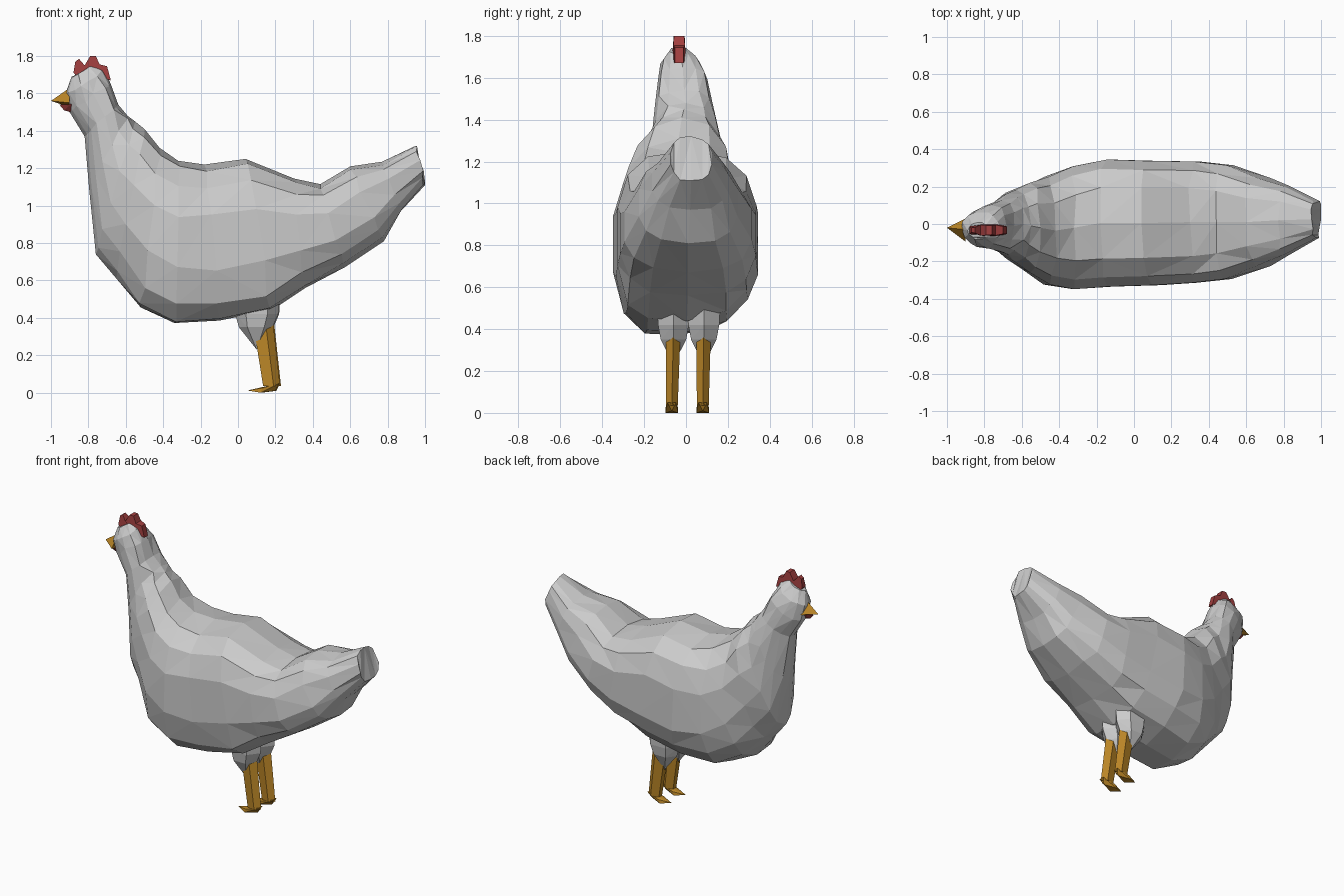
import bpy, bmesh, math, random
from mathutils import Vector

if "Cube" in bpy.data.objects:
    bpy.data.objects.remove(bpy.data.objects["Cube"])

random.seed(4)


def material(name, rgb):
    m = bpy.data.materials.new(name)
    m.diffuse_color = (*rgb, 1)
    m.use_nodes = True
    m.node_tree.nodes["Principled BSDF"].inputs["Base Color"].default_value = m.diffuse_color
    return m


ORANGE = material("orange", (0.50, 0.24, 0.02))
RED = material("red", (0.36, 0.05, 0.05))


def finish(name, bm, mat=None):
    bmesh.ops.recalc_face_normals(bm, faces=bm.faces)
    me = bpy.data.meshes.new(name)
    bm.to_mesh(me)
    bm.free()
    ob = bpy.data.objects.new(name, me)
    bpy.context.collection.objects.link(ob)
    if mat:
        me.materials.append(mat)
    return ob


def hull(name, pts, mat=None):
    bm = bmesh.new()
    for p in pts:
        bm.verts.new(p)
    bmesh.ops.convex_hull(bm, input=bm.verts)
    loose = [v for v in bm.verts if not v.link_faces]
    bmesh.ops.delete(bm, geom=loose, context='VERTS')
    return finish(name, bm, mat)


def bridge(bm, rings):
    n = len(rings[0])
    for a, b in zip(rings, rings[1:]):
        for i in range(n):
            j = (i + 1) % n
            bm.faces.new((a[i], a[j], b[j], b[i]))


def spow(v, e):
    return math.copysign(abs(v) ** e, v)


# Body, tail, neck and head: rings (bottom x, z, top x, z, centre y, half width, squareness)
SECTIONS = [
    (1.00, 1.11, 0.95, 1.32, 0.025, 0.10, 2.6),
    (0.87, 0.97, 0.77, 1.235, 0.02, 0.185, 2.7),
    (0.78, 0.81, 0.60, 1.21, 0.01, 0.24, 2.7),
    (0.57, 0.67, 0.44, 1.115, 0.01, 0.31, 2.7),
    (0.36, 0.56, 0.30, 1.145, 0.01, 0.33, 2.8),
    (0.18, 0.44, 0.04, 1.25, 0.005, 0.338, 2.8),
    (-0.10, 0.385, -0.18, 1.22, 0.005, 0.346, 2.8),
    (-0.34, 0.375, -0.32, 1.24, -0.02, 0.335, 2.6),
    (-0.52, 0.46, -0.42, 1.31, -0.035, 0.295, 2.4),
    (-0.65, 0.61, -0.50, 1.41, -0.02, 0.235, 2.2),
    (-0.76, 0.74, -0.55, 1.45, -0.01, 0.19, 2.1),
    (-0.795, 1.08, -0.59, 1.48, 0.0, 0.16, 2.1),
    (-0.82, 1.37, -0.64, 1.54, -0.01, 0.135, 2.1),
    (-0.90, 1.50, -0.68, 1.65, -0.015, 0.115, 2.1),
    (-0.92, 1.60, -0.71, 1.72, -0.03, 0.095, 2.1),
    (-0.89, 1.69, -0.77, 1.75, -0.035, 0.045, 2.0),
]
SIDES = 14
bm = bmesh.new()
rings = []
for k, (bx, bz, tx, tz, yc, hw, n) in enumerate(SECTIONS):
    lo, hi = Vector((bx, yc, bz)), Vector((tx, yc, tz))
    mid, half = (lo + hi) / 2, (hi - lo) / 2
    egg = 0.2 if 9 <= k <= 13 else 0              # breast and neck are narrower in front
    ring = []
    for i in range(SIDES):
        a = 2 * math.pi * i / SIDES
        p = mid + half * spow(math.cos(a), 2 / n)
        p.y += hw * spow(math.sin(a), 2 / n) * (1 + egg * math.cos(a))
        if 5 <= k <= 8 and math.cos(a) < -0.3:   # belly hangs a little to one side
            p.z += 0.12 * p.y
        if i % (SIDES // 2):
            p.x += random.uniform(-.012, .012)
            p.z += random.uniform(-.008, .008)
        p.x = min(p.x, 1.0)
        ring.append(bm.verts.new(p))
    rings.append(ring)
bridge(bm, rings)
bm.faces.new(rings[0])
bm.faces.new(rings[-1])
bmesh.ops.triangulate(bm, faces=bm.faces, quad_method='SHORT_EDGE')
finish("body", bm)


# Legs: feathered thigh, five-sided shank, pointed foot
def leg(side, y_top, y_foot, dx):
    thigh = []
    for z, x, rx, ry in ((.50, .10, .12, .09), (.42, .10, .115, .085), (.35, .095, .09, .07)):
        for i in range(6):
            a = math.pi * i / 3
            thigh.append((x + dx + rx * math.cos(a), y_top + ry * math.sin(a), z))
    thigh.append((.10 + dx, y_top, .23))
    hull(side + "_thigh", thigh)

    b = bmesh.new()
    loops = []
    for z, x, y, rx, ry in ((.40, .125, y_top, .06, .036), (.035, .175, y_foot, .05, .03)):
        loops.append([b.verts.new((x + dx + rx * math.cos(math.tau * i / 5),
                                   y + ry * math.sin(math.tau * i / 5), z)) for i in range(5)])
    bridge(b, loops)
    b.faces.new(loops[0])
    b.faces.new(loops[1])
    finish(side + "_shank", b, ORANGE)

    hull(side + "_foot", [(.22 + dx, y_foot - .02, .05), (.22 + dx, y_foot + .02, .05),
                          (.13 + dx, y_foot - .03, .025), (.13 + dx, y_foot + .03, .025),
                          (.20 + dx, y_foot, .01), (.12 + dx, y_foot - .03, 0),
                          (.12 + dx, y_foot + .03, 0), (.05 + dx, y_foot, .012)], ORANGE)


leg("front", -0.06, -0.068, 0.0)
leg("back", 0.085, 0.08, 0.005)

# Beak
hull("beak", [(-1.0, -.02, 1.56), (-.90, -.03, 1.63), (-.90, -.095, 1.55),
              (-.90, .03, 1.55), (-.91, -.03, 1.53)], ORANGE)

# Wattle
hull("wattle", [(-.955, -.03, 1.54), (-.89, -.07, 1.545), (-.89, .01, 1.545),
                (-.93, -.03, 1.51), (-.895, -.03, 1.50)], RED)

# Comb: three-lobed profile, tapering to its ends and top
COMB = [(-.86, 1.69), (-.88, 1.71), (-.87, 1.77), (-.85, 1.785), (-.82, 1.75),
        (-.79, 1.80), (-.76, 1.80), (-.74, 1.755), (-.70, 1.745), (-.68, 1.67), (-.74, 1.69)]
bm = bmesh.new()
sides = []
for s in (-1, 1):
    sides.append([bm.verts.new((x, -.033 + s * (.045 - .25 * abs(x + .78) - .2 * max(0, z - 1.72)), z))
                  for x, z in COMB])
bridge(bm, sides)
bm.faces.new(sides[0])
bm.faces.new(sides[1])
finish("comb", bm, RED)
